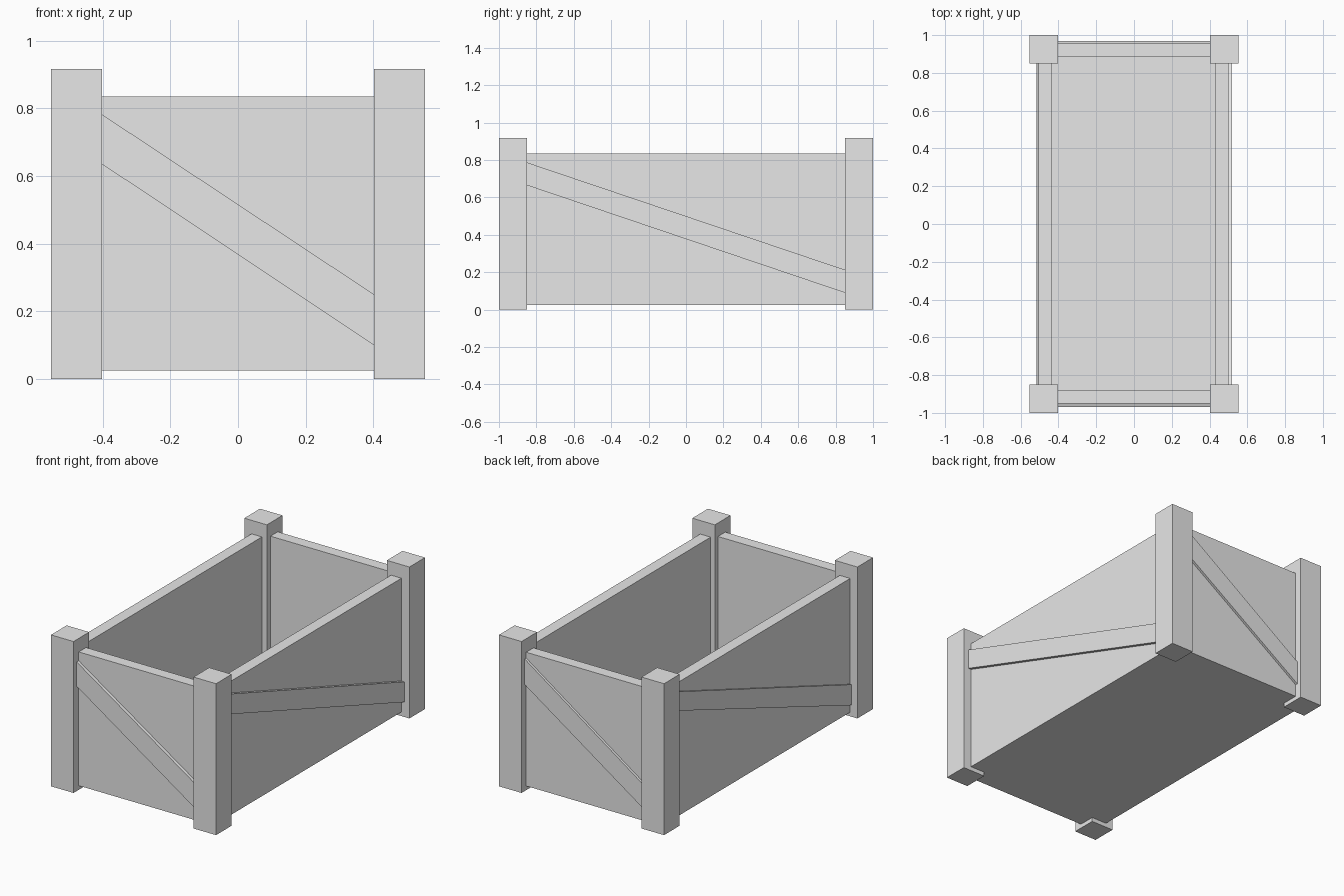
import bpy
import bmesh

cube = bpy.data.objects.get("Cube")
if cube:
    bpy.data.objects.remove(cube, do_unlink=True)

# Single plain grey
grey = bpy.data.materials.new("plain_grey")
grey.use_nodes = True
grey.diffuse_color = (0.8, 0.8, 0.8, 1)
grey.node_tree.nodes["Principled BSDF"].inputs["Base Color"].default_value = (0.8, 0.8, 0.8, 1)


def prism(name, profile, offset):
    """Extrude a closed outline along an offset vector."""
    bm = bmesh.new()
    base = bm.faces.new([bm.verts.new(p) for p in profile])
    moved = bmesh.ops.extrude_face_region(bm, geom=[base], use_keep_orig=True)
    verts = [v for v in moved["geom"] if isinstance(v, bmesh.types.BMVert)]
    bmesh.ops.translate(bm, verts=verts, vec=offset)
    bmesh.ops.recalc_face_normals(bm, faces=bm.faces)
    mesh = bpy.data.meshes.new(name)
    bm.to_mesh(mesh)
    bm.free()
    mesh.materials.append(grey)
    obj = bpy.data.objects.new(name, mesh)
    bpy.context.collection.objects.link(obj)
    return obj


def box(name, x, y, z):
    outline = [(x[0], y[0], z[0]), (x[1], y[0], z[0]), (x[1], y[1], z[0]), (x[0], y[1], z[0])]
    return prism(name, outline, (0, 0, z[1] - z[0]))


POST_X, POST_Y = 0.402, 0.85        # inner faces of the corner posts
BOTTOM, TOP = 0.025, 0.835          # height range of the walls

# Corner posts
for sx, side in ((-1, "right"), (1, "left")):
    for sy, end in ((-1, "front"), (1, "back")):
        box(f"{end}_{side}_post", (sx * POST_X, sx * 0.553), (sy * POST_Y, sy), (0, 0.917))

# Wall panels and floor
box("front_panel", (-POST_X, POST_X), (-0.95, -0.88), (BOTTOM, TOP))
box("back_panel", (-POST_X, POST_X), (0.885, 0.955), (BOTTOM, TOP))
box("left_panel", (0.43, 0.50), (-POST_Y, POST_Y), (BOTTOM, TOP))
box("right_panel", (-0.505, -0.435), (-POST_Y, POST_Y), (BOTTOM, TOP))
box("floor", (-0.435, 0.43), (-0.88, 0.885), (BOTTOM, 0.09))


# Diagonal braces, each running from a high end to a low end
def brace(name, axis, start, wall, depth, high, low):
    ends = ((start, high[0]), (start, high[1]), (-start, low[1]), (-start, low[0]))
    if axis == "x":
        return prism(name, [(a, wall, z) for a, z in ends], (0, depth, 0))
    return prism(name, [(wall, a, z) for a, z in ends], (depth, 0, 0))


brace("front_brace", "x", -POST_X, -0.95, -0.02, (0.635, 0.782), (0.10, 0.25))
brace("back_brace", "x", POST_X, 0.955, 0.015, (0.645, 0.80), (0.10, 0.245))
brace("left_brace", "y", -POST_Y, 0.50, 0.02, (0.665, 0.787), (0.09, 0.213))
brace("right_brace", "y", POST_Y, -0.505, -0.01, (0.685, 0.80), (0.07, 0.195))
